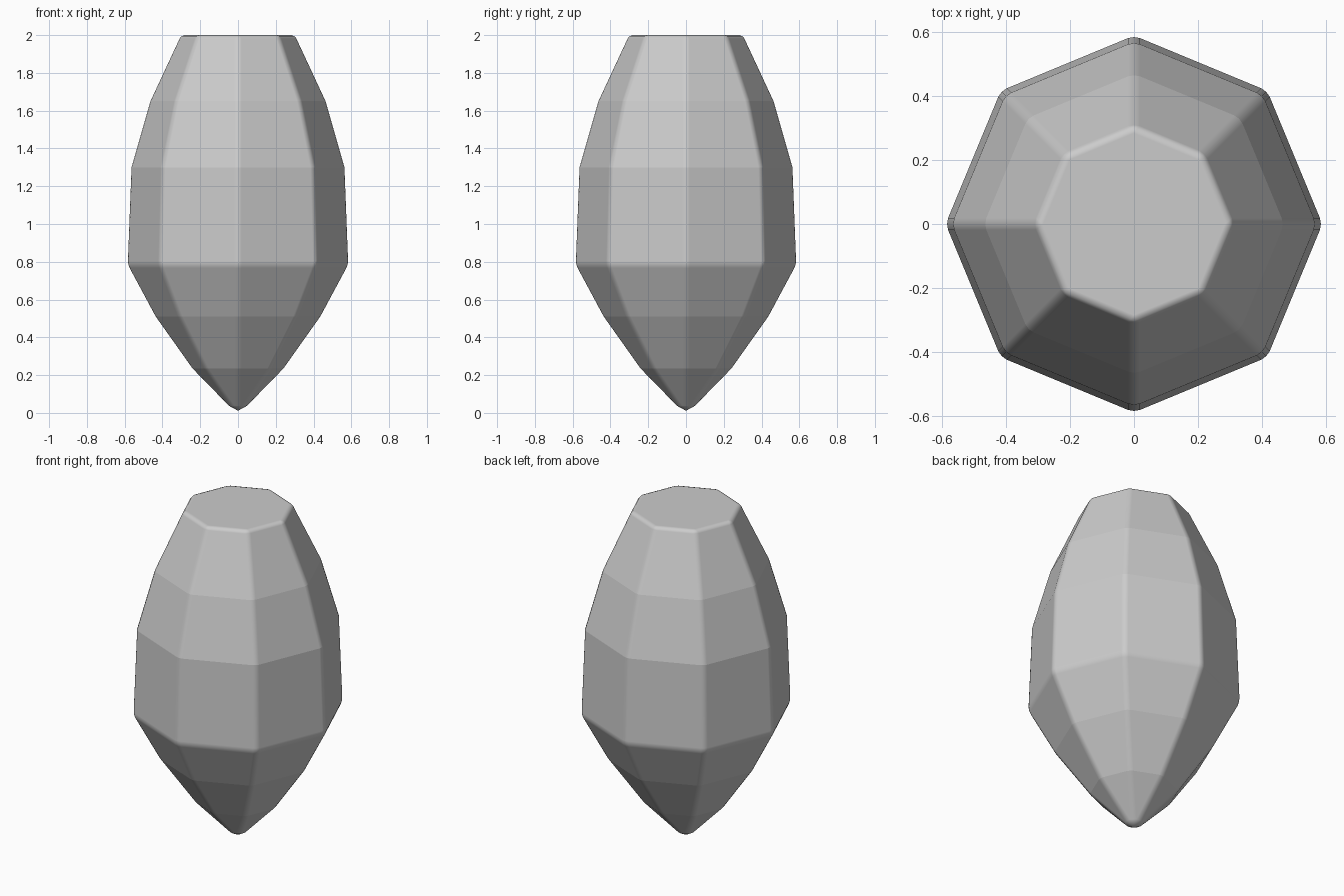
import bpy, bmesh
from math import sin, cos, pi, radians

if "Cube" in bpy.data.objects:
    bpy.data.objects.remove(bpy.data.objects["Cube"])

SIDES = 8
# Radius and height of each ring, from above the tip to the flat top
profile = [(0.245, 0.235), (0.44, 0.51), (0.588, 0.785),
           (0.568, 1.30), (0.468, 1.65), (0.305, 2.0)]

# Faceted gem body
bm = bmesh.new()
tip = bm.verts.new((0, 0, -0.016))
rings = [[bm.verts.new((r * cos(2 * pi * i / SIDES), r * sin(2 * pi * i / SIDES), z))
          for i in range(SIDES)] for r, z in profile]
for i in range(SIDES):
    j = (i + 1) % SIDES
    bm.faces.new((tip, rings[0][j], rings[0][i]))
    for a, b in zip(rings, rings[1:]):
        bm.faces.new((a[i], a[j], b[j], b[i]))
bm.faces.new(rings[-1])
bmesh.ops.recalc_face_normals(bm, faces=bm.faces)

mesh = bpy.data.meshes.new("gem_body")
bm.to_mesh(mesh)
bm.free()
gem = bpy.data.objects.new("gem_body", mesh)
bpy.context.collection.objects.link(gem)
for p in mesh.polygons:
    p.use_smooth = True
# Shallow ring edges stay crisp
bm = bmesh.new()
bm.from_mesh(mesh)
for e in bm.edges:
    e.smooth = e.calc_face_angle(0) > radians(24)
bm.to_mesh(mesh)
bm.free()

# Softened main edges
bevel = gem.modifiers.new("soft_edges", 'BEVEL')
bevel.width = 0.02
bevel.segments = 2
bevel.limit_method = 'ANGLE'
bevel.angle_limit = radians(24)
bevel.harden_normals = True
